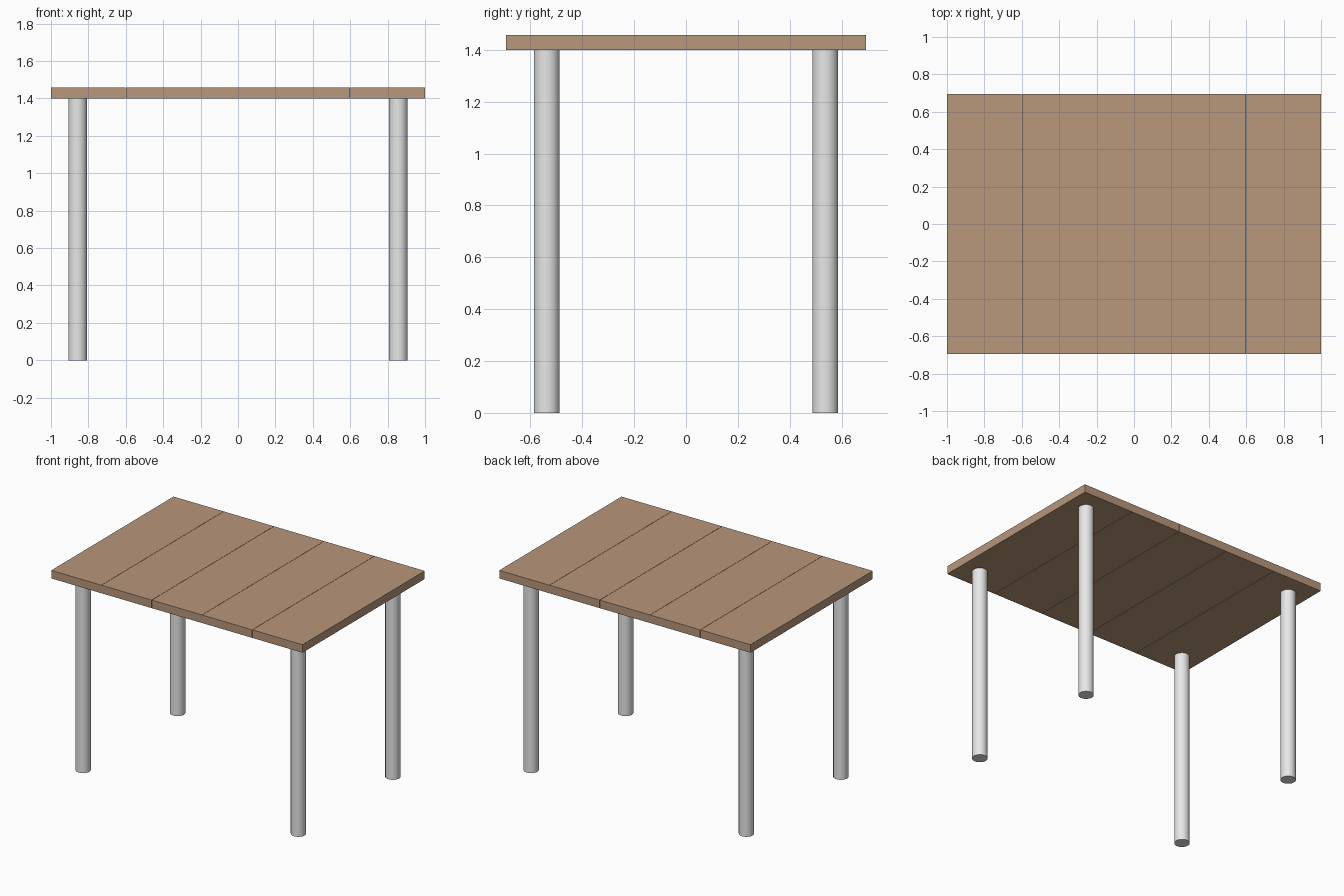
import bpy

if "Cube" in bpy.data.objects:
    bpy.data.objects.remove(bpy.data.objects["Cube"])

TOP_Z, THICK = 1.40, 0.058
PLANKS, GAP = 5, 0.002
DEPTH = 1.39


def material(name, rgb):
    m = bpy.data.materials.new(name)
    m.diffuse_color = (*rgb, 1.0)
    m.use_nodes = True
    m.node_tree.nodes["Principled BSDF"].inputs["Base Color"].default_value = m.diffuse_color
    return m


wood = material("brown_wood", (0.48, 0.31, 0.20))
metal = material("light_grey_metal", (0.8, 0.8, 0.8))

# Table top: five planks side by side with hairline gaps
width = (2.0 - GAP * (PLANKS - 1)) / PLANKS
for i in range(PLANKS):
    x = -1.0 + width / 2 + i * (width + GAP)
    bpy.ops.mesh.primitive_cube_add(size=1, location=(x, 0, TOP_Z + THICK / 2))
    plank = bpy.context.object
    plank.name = f"top_plank_{i + 1}"
    plank.scale = (width, DEPTH, THICK)
    bpy.ops.object.transform_apply(location=False, rotation=False, scale=True)
    plank.data.materials.append(wood)

# Four round legs
for sx, side in ((-1, "left"), (1, "right")):
    for sy, end in ((-1, "front"), (1, "back")):
        bpy.ops.mesh.primitive_cylinder_add(
            vertices=32, radius=0.05, depth=TOP_Z,
            location=(sx * 0.857, sy * 0.537, TOP_Z / 2))
        leg = bpy.context.object
        leg.name = f"{end}_{side}_leg"
        leg.data.materials.append(metal)
        bpy.ops.object.shade_smooth_by_angle()
